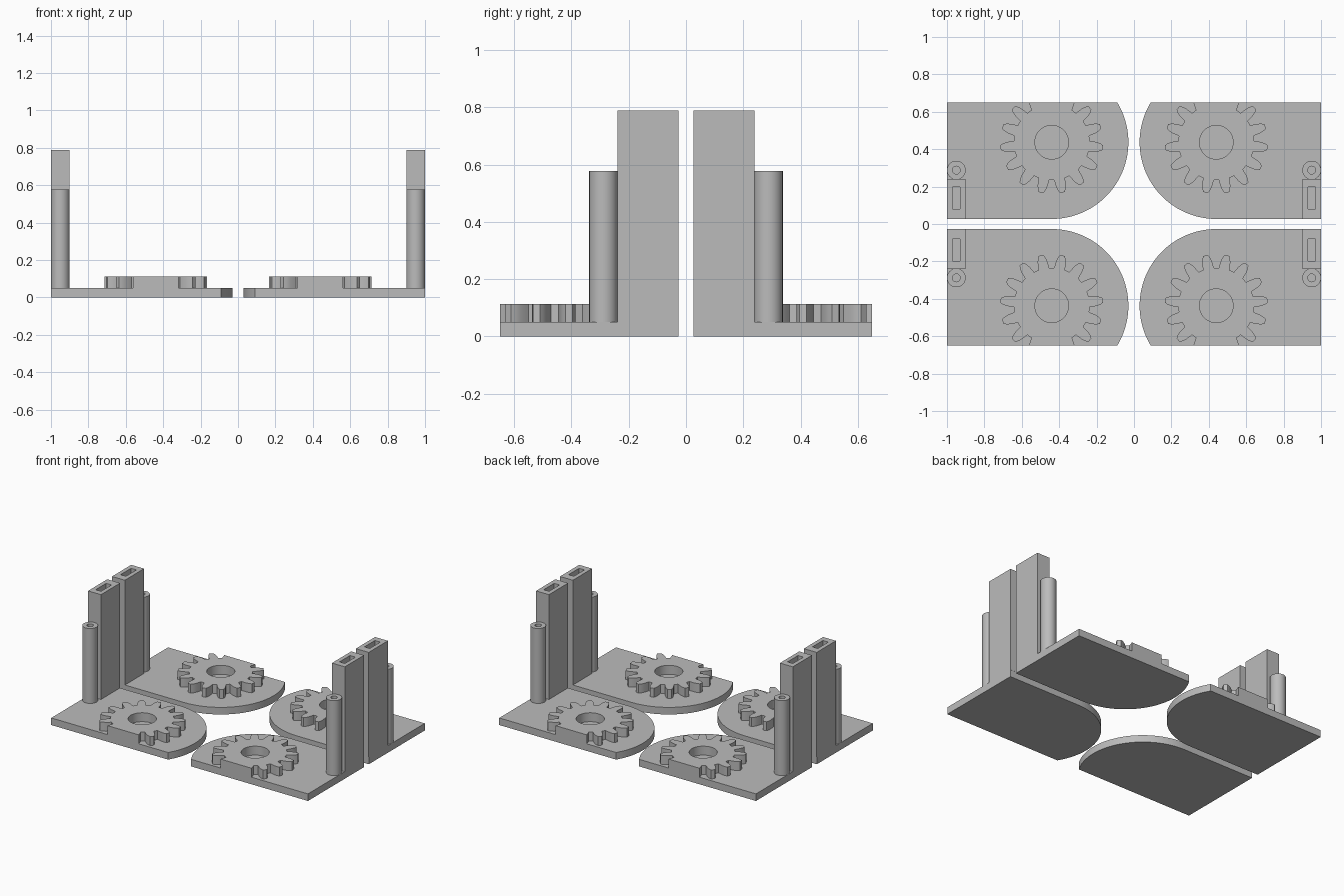
import bpy, bmesh
from math import sin, cos, pi, radians, sqrt

cube = bpy.data.objects.get("Cube")
if cube:
    bpy.data.objects.remove(cube)

grey = bpy.data.materials.new("plain_grey")
grey.use_nodes = True
colour = (0.5, 0.5, 0.5, 1)
grey.diffuse_color = colour
grey.node_tree.nodes["Principled BSDF"].inputs["Base Color"].default_value = colour

PLATE_TOP = 0.05
GEAR_X, GEAR_Y, BACK_Y = 0.44, 0.437, 0.65
CLIP = BACK_Y - GEAR_Y


def circle(cx, cy, r, count=48):
    return [(cx + r * cos(2 * pi * i / count), cy + r * sin(2 * pi * i / count))
            for i in range(count)]


def rectangle(x0, x1, y0, y1):
    return [(x0, y0), (x1, y0), (x1, y1), (x0, y1)]


def prism(name, loops, z0, z1, sx, sy):
    """Extrude an outline, with any holes, into a solid mirrored by sx and sy."""
    bm = bmesh.new()
    edges = []
    for loop in loops:
        verts = [bm.verts.new((x * sx, y * sy, z0)) for x, y in loop]
        edges += [bm.edges.new((v, verts[i - 1])) for i, v in enumerate(verts)]
    if len(loops) == 1:
        bm.faces.new(verts)
    else:
        bmesh.ops.triangle_fill(bm, edges=edges, use_beauty=True)
    result = bmesh.ops.extrude_face_region(bm, geom=bm.faces[:], use_keep_orig=True)
    top = [g for g in result["geom"] if isinstance(g, bmesh.types.BMVert)]
    bmesh.ops.translate(bm, verts=top, vec=(0, 0, z1 - z0))
    bmesh.ops.recalc_face_normals(bm, faces=bm.faces[:])
    mesh = bpy.data.meshes.new(name)
    bm.to_mesh(mesh)
    bm.free()
    mesh.materials.append(grey)
    obj = bpy.data.objects.new(name, mesh)
    bpy.context.collection.objects.link(obj)
    return obj


def plate_outline():
    r = 0.41
    end = pi + math_clip_angle(r)
    start = 1.5 * pi
    steps = 48
    arc = [start + (end - start) * i / steps for i in range(steps + 1)]
    return ([(1, GEAR_Y - r)]
            + [(GEAR_X + r * cos(a), GEAR_Y + r * sin(a)) for a in arc]
            + [(1, BACK_Y)])


def math_clip_angle(r):
    """Negative angle past the leftmost point where the arc meets the back edge."""
    from math import asin
    return -asin(CLIP / r)


def gear_outline():
    teeth = 15
    # Half of one tooth: angle from its centre, radius
    flank = [(8.2, 0.203), (7.4, 0.218), (6.2, 0.24), (4.6, 0.26), (2.6, 0.275)]
    tooth = [(-a, r) for a, r in flank] + [(a, r) for a, r in reversed(flank)]
    points = [(0.122, CLIP)]
    # Teeth run round from the back edge, which cuts off the rearmost three
    for i in range(1, teeth):
        for a, r in tooth:
            turn = 360 * i / teeth + a
            x, y = r * sin(radians(turn)), r * cos(radians(turn))
            if 30.5 < turn < 329.5 and y < CLIP:
                points.append((x, y))
    points.append((-0.122, CLIP))
    return [(GEAR_X + x, GEAR_Y + y) for x, y in points]


parts = []
for sx, side in ((1, "left"), (-1, "right")):
    for sy, end in ((1, "back"), (-1, "front")):
        tag = f"{end}_{side}"
        # Rounded base plate
        parts.append(prism(f"base_plate_{tag}", [plate_outline()], 0, PLATE_TOP, sx, sy))
        # Gear with centre bore
        parts.append(prism(f"gear_{tag}",
                           [gear_outline(), circle(GEAR_X, GEAR_Y, 0.09)],
                           PLATE_TOP, 0.113, sx, sy))
        # Tall slotted post
        parts.append(prism(f"slotted_post_{tag}",
                           [rectangle(0.9, 1, 0.026, 0.24),
                            rectangle(0.929, 0.971, 0.08, 0.197)],
                           PLATE_TOP, 0.788, sx, sy))
        # Hollow round pin
        parts.append(prism(f"hollow_pin_{tag}",
                           [circle(0.95, 0.288, 0.05), circle(0.95, 0.288, 0.021, 24)],
                           PLATE_TOP, 0.578, sx, sy))

# Smooth the curved walls, keep the corners sharp
bpy.ops.object.select_all(action="DESELECT")
for obj in parts:
    obj.select_set(True)
bpy.context.view_layer.objects.active = parts[0]
bpy.ops.object.shade_smooth_by_angle(angle=radians(30))
